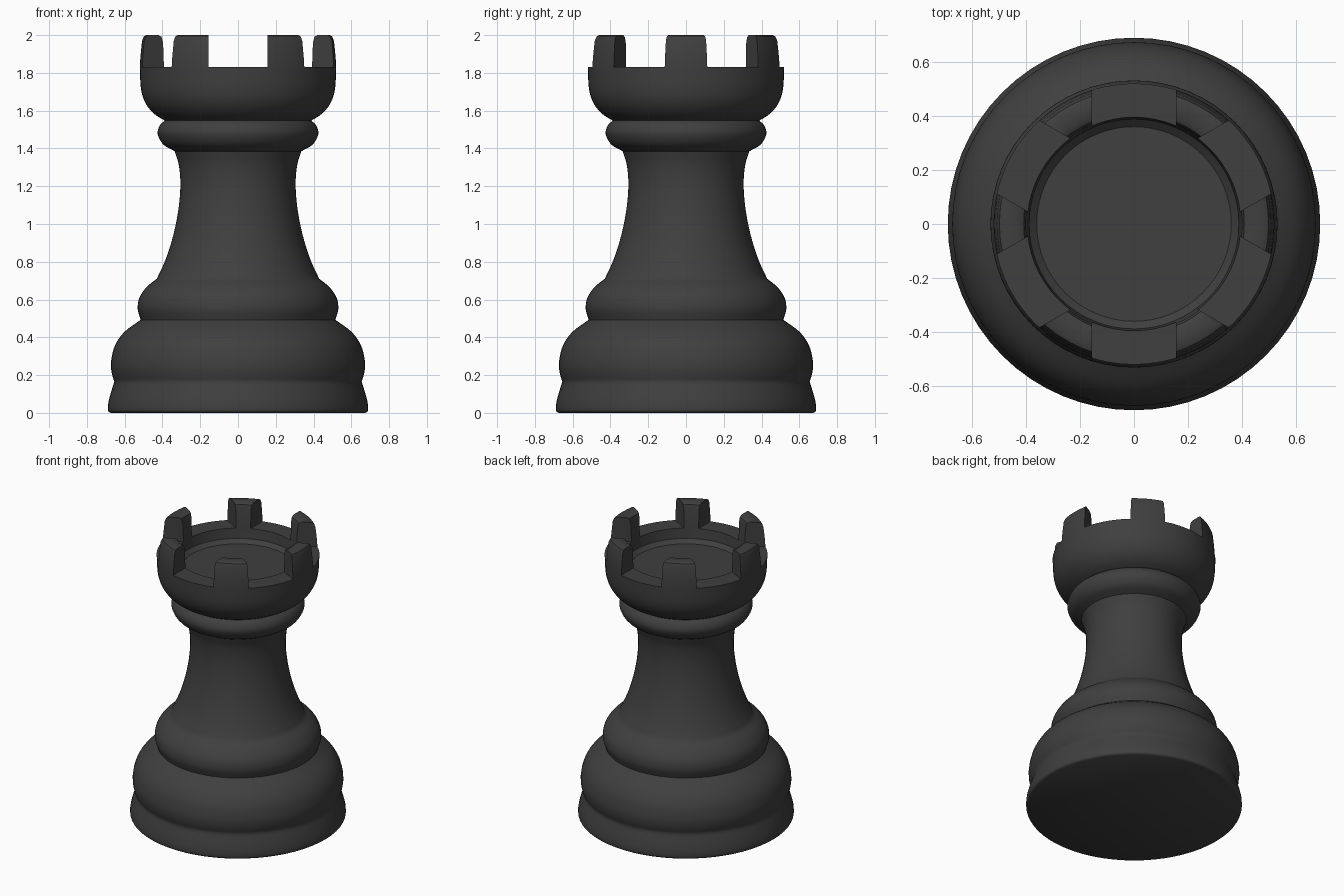
import bpy, bmesh, math
from mathutils import Matrix, Vector

if "Cube" in bpy.data.objects:
    bpy.data.objects.remove(bpy.data.objects["Cube"])

SEGMENTS = 64

charcoal = bpy.data.materials.new("charcoal")
charcoal.diffuse_color = (0.05, 0.05, 0.05, 1)
charcoal.use_nodes = True
charcoal.node_tree.nodes["Principled BSDF"].inputs["Base Color"].default_value = charcoal.diffuse_color


def smooth_run(points, steps=4):
    """Catmull-Rom curve through (radius, height) points."""
    p = [Vector(q) for q in points]
    p = [2 * p[0] - p[1]] + p + [2 * p[-1] - p[-2]]
    out = []
    for a, b, c, d in zip(p, p[1:], p[2:], p[3:]):
        for i in range(steps):
            t = i / steps
            out.append(0.5 * (2 * b + (c - a) * t + (2 * a - 5 * b + 4 * c - d) * t * t
                              + (3 * b - a - 3 * c + d) * t ** 3))
    return out + [p[-2]]


def make_object(name, bm):
    bmesh.ops.recalc_face_normals(bm, faces=bm.faces)
    mesh = bpy.data.meshes.new(name)
    bm.to_mesh(mesh)
    bm.free()
    mesh.materials.append(charcoal)
    obj = bpy.data.objects.new(name, mesh)
    bpy.context.collection.objects.link(obj)
    return obj


def lathe(name, profile):
    """Closed solid of revolution; first and last rings are capped."""
    bm = bmesh.new()
    rings = []
    for r, z in profile:
        rings.append([bm.verts.new((r * math.cos(a), r * math.sin(a), z))
                      for a in (2 * math.pi * i / SEGMENTS for i in range(SEGMENTS))])
    for lo, hi in zip(rings, rings[1:]):
        for i in range(SEGMENTS):
            j = (i + 1) % SEGMENTS
            bm.faces.new((lo[i], lo[j], hi[j], hi[i]))
    bm.faces.new(rings[0])
    bm.faces.new(rings[-1])
    return make_object(name, bm)


def shade(obj):
    bpy.ops.object.select_all(action='DESELECT')
    obj.select_set(True)
    bpy.context.view_layer.objects.active = obj
    bpy.ops.object.shade_smooth_by_angle(angle=math.radians(35))


# Foot, bulging base, lower ring, waisted stem and collar
foot = [(0.675, 0), (0.688, 0.012), (0.687, 0.05), (0.675, 0.10), (0.655, 0.165)]
bulge = [(0.655, 0.165), (0.67, 0.22), (0.671, 0.28), (0.65, 0.36), (0.60, 0.43), (0.515, 0.493)]
ring = [(0.515, 0.493), (0.531, 0.55), (0.522, 0.61), (0.485, 0.665), (0.43, 0.71)]
stem = [(0.43, 0.71), (0.388, 0.80), (0.348, 0.92), (0.318, 1.06), (0.305, 1.20),
        (0.313, 1.31), (0.335, 1.385)]
collar = [(0.335, 1.385), (0.395, 1.42), (0.425, 1.475), (0.415, 1.52), (0.385, 1.55)]
body_profile = []
for part in (foot, bulge, ring, stem, collar):
    pts = smooth_run(part)
    body_profile += pts if not body_profile else pts[1:]
shade(lathe("body", body_profile))

# Hollow crown with a sunken floor
crown_profile = smooth_run([(0.383, 1.545), (0.44, 1.58), (0.487, 1.635), (0.513, 1.71),
                            (0.52, 1.83)])
crown_profile += [(0.517, 1.88), (0.508, 1.97), (0.498, 1.994), (0.485, 2.0), (0.425, 2.0),
                  (0.408, 1.99), (0.40, 1.96), (0.395, 1.83), (0.388, 1.76), (0.36, 1.735)]
crown = lathe("crown", crown_profile)

# Three straight slots across the crown leave six battlements
for k in range(3):
    bm = bmesh.new()
    bmesh.ops.create_cube(bm, size=1)
    bmesh.ops.scale(bm, vec=(1.4, 0.312, 0.4), verts=bm.verts)
    bmesh.ops.translate(bm, vec=(0, 0, 2.03), verts=bm.verts)
    bmesh.ops.rotate(bm, matrix=Matrix.Rotation(math.radians(30 + 60 * k), 3, 'Z'), verts=bm.verts)
    cutter = make_object(f"slot_cutter_{k + 1}", bm)
    cutter.hide_render = True
    cutter.hide_viewport = True
    cut = crown.modifiers.new(f"slot_{k + 1}", 'BOOLEAN')
    cut.operation = 'DIFFERENCE'
    cut.solver = 'EXACT'
    cut.object = cutter
    bpy.context.view_layer.objects.active = crown
    bpy.ops.object.modifier_apply(modifier=cut.name)
    bpy.data.objects.remove(cutter)
shade(crown)
